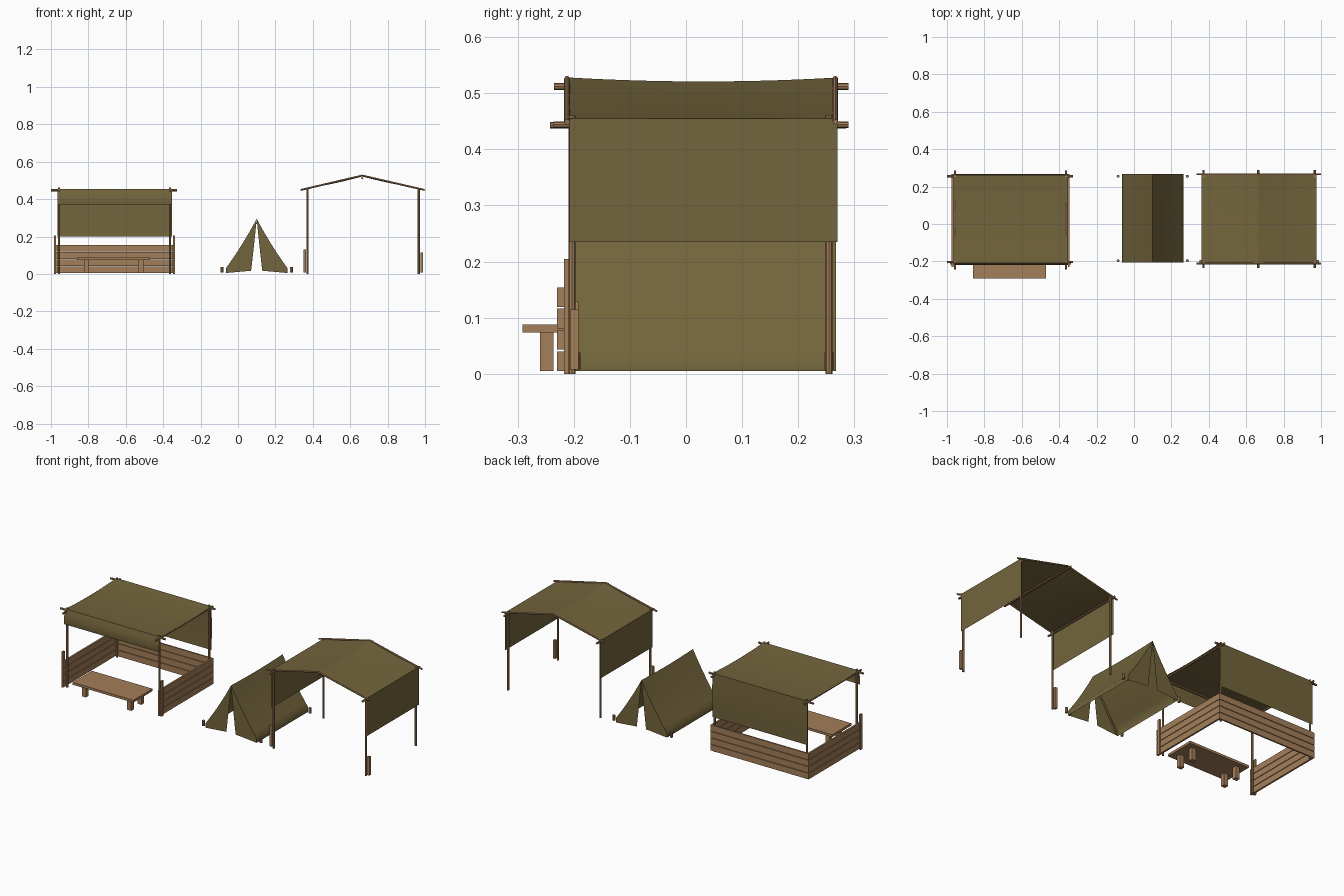
import bpy, bmesh, math
from mathutils import Vector

if "Cube" in bpy.data.objects:
    bpy.data.objects.remove(bpy.data.objects["Cube"], do_unlink=True)


def make_material(name, colour):
    mat = bpy.data.materials.new(name)
    mat.use_nodes = True
    mat.diffuse_color = colour
    mat.node_tree.nodes["Principled BSDF"].inputs["Base Color"].default_value = colour
    return mat


canvas = make_material("olive canvas", (0.17, 0.13, 0.045, 1))
wood = make_material("brown wood", (0.37, 0.21, 0.10, 1))


def finish(name, bm, mat, smooth=False):
    mesh = bpy.data.meshes.new(name)
    bm.to_mesh(mesh)
    bm.free()
    mesh.materials.append(mat)
    obj = bpy.data.objects.new(name, mesh)
    bpy.context.collection.objects.link(obj)
    if smooth:
        bpy.ops.object.select_all(action='DESELECT')
        obj.select_set(True)
        bpy.context.view_layer.objects.active = obj
        bpy.ops.object.shade_smooth_by_angle(angle=math.radians(40))
    return obj


def box(name, x0, x1, y0, y1, z0, z1):
    bm = bmesh.new()
    bmesh.ops.create_cube(bm, size=1)
    for v in bm.verts:
        v.co = ((x0 + x1) / 2 + v.co.x * (x1 - x0),
                (y0 + y1) / 2 + v.co.y * (y1 - y0),
                (z0 + z1) / 2 + v.co.z * (z1 - z0))
    return finish(name, bm, wood)


def pole(name, start, end, radius=0.006):
    start, end = Vector(start), Vector(end)
    axis = end - start
    bm = bmesh.new()
    bmesh.ops.create_cone(bm, cap_ends=True, segments=8, radius1=radius,
                          radius2=radius, depth=axis.length)
    turn = Vector((0, 0, 1)).rotation_difference(axis).to_matrix()
    for v in bm.verts:
        v.co = turn @ v.co + (start + end) / 2
    return finish(name, bm, wood, True)


def cloth(name, nu, nv, shape):
    """Sheet whose points come from shape(u, v) with u and v from 0 to 1."""
    bm = bmesh.new()
    rows = [[bm.verts.new(shape(i / nu, j / nv)) for j in range(nv + 1)]
            for i in range(nu + 1)]
    for i in range(nu):
        for j in range(nv):
            bm.faces.new((rows[i][j], rows[i + 1][j],
                          rows[i + 1][j + 1], rows[i][j + 1]))
    bmesh.ops.remove_doubles(bm, verts=bm.verts, dist=0.0005)
    return finish(name, bm, canvas, True)


def mix(a, b, t):
    return a + (b - a) * t


def sag(t, depth):
    return depth * 4 * t * (1 - t)


FRONT, BACK, EAVE = -0.203, 0.255, 0.455
SIDES = ("right", "left")
ENDS = (("front", FRONT), ("back", BACK))

# Stall: corner posts and rails
stall_x = (-0.957, -0.363)
for side, x in zip(SIDES, stall_x):
    for end, y in ENDS:
        pole(f"stall_{end}_{side}_post", (x, y, 0), (x, y, 0.462))
    pole(f"stall_{side}_rail", (x, -0.242, 0.443), (x, 0.285, 0.443))
for end, y in ENDS:
    pole(f"stall_{end}_rail", (-1, y, 0.448), (-0.326, y, 0.448))

# Stall: plank walls on three sides, with stakes at the front ends
for row in range(4):
    low = 0.005 + row * 0.038
    high = low + 0.035
    box("stall_back_plank", -0.966, -0.354, 0.258, 0.267, low, high)
    for side, x in zip(SIDES, (-0.971, -0.349)):
        box(f"stall_{side}_plank", x - 0.005, x + 0.005, -0.23, 0.266, low, high)
for side, x in zip(SIDES, (-0.979, -0.343)):
    box(f"stall_{side}_stake", x - 0.005, x + 0.005, -0.217, -0.2, 0, 0.205)

# Stall: roof sheet with hanging front and back flaps
cloth("stall_roof", 8, 12, lambda u, v: (
    mix(-0.966, -0.354, u), mix(-0.208, 0.262, v), EAVE - sag(v, 0.008)))
cloth("stall_front_flap", 8, 6, lambda u, v: (
    mix(-0.966, -0.354, u), -0.208 - 0.012 * math.sin(v * 2.2), mix(EAVE, 0.37, v)))
cloth("stall_back_flap", 8, 8, lambda u, v: (
    mix(-0.966, -0.354, u), 0.262 + sag(v, 0.003), mix(EAVE, 0.2, v)))

# Bench
box("bench_top", -0.86, -0.47, -0.291, -0.115, 0.074, 0.088)
for x in (-0.81, -0.518):
    for y in (-0.248, -0.155):
        box("bench_leg", x - 0.013, x + 0.013, y - 0.012, y + 0.012, 0.005, 0.074)

# Tent: two sloping walls with a short upright hem
MID, HALF, APEX, KNEE = 0.1, 0.165, 0.295, 0.03


def tent_wall(sign):
    def shape(u, v):
        y = mix(-0.207, 0.267, u)
        if v > 0.95:
            return MID + sign * HALF, y, 0.005
        t = v / 0.9
        dip = sag(u, 0.005) * (1 - t) + sag(t, 0.006)
        return MID + sign * (HALF * t - sag(t, 0.003)), y, mix(APEX, KNEE, t) - dip
    return shape


def door_flap(sign, y):
    # Triangle from the apex to the hem, leaving a narrow gap in the middle
    def shape(u, v):
        inner, outer = 0.03 * v, HALF * min(1, v / 0.9)
        z = mix(APEX, KNEE, v / 0.9) if v <= 0.9 else mix(KNEE, 0.005, (v - 0.9) * 10)
        z += (1 - u) * 0.012 * v - sag(min(1, v / 0.9), 0.006)
        return MID + sign * (mix(inner, outer, u) - u * sag(min(1, v / 0.9), 0.003)), y, z
    return shape


for side, sign in zip(SIDES, (-1, 1)):
    cloth(f"tent_{side}_wall", 10, 10, tent_wall(sign))
    for end, y in (("front", -0.207), ("back", 0.267)):
        cloth(f"tent_{end}_{side}_door_flap", 4, 10, door_flap(sign, y))
    # Inner frame and pegs
    for end, y in ENDS:
        pole(f"tent_{end}_{side}_frame", (MID + sign * 0.155, y, 0.01),
             (MID + sign * 0.005, y, 0.27), 0.004)
    for y in (-0.196, 0.255):
        x = MID + sign * 0.185
        pole(f"tent_{side}_peg", (x, y, 0.008), (x, y, 0.038), 0.008)
pole("tent_ridge_pole", (MID, FRONT, 0.272), (MID, BACK, 0.272), 0.004)

# Canopy: posts, eave rails, gable poles and ridge pole
RIDGE_X, RIDGE_Z = 0.664, 0.526
canopy_x = (0.372, 0.966)
for side, x, tip, stake_x, stake_z in zip(
        SIDES, canopy_x, (0.335, 0.998), (0.356, 0.983), (0.13, 0.115)):
    for end, y in ENDS:
        pole(f"canopy_{end}_{side}_post", (x, y, 0), (x, y, 0.46))
    pole(f"canopy_{side}_rail", (x, -0.236, 0.444), (x, 0.29, 0.444))
    for end, y in (("front", -0.212), ("back", 0.266)):
        pole(f"canopy_{end}_{side}_gable", (tip, y, 0.449),
             (RIDGE_X, y, RIDGE_Z), 0.005)
    box(f"canopy_{side}_stake", stake_x - 0.007, stake_x + 0.007,
        -0.207, -0.192, 0.008, stake_z)
pole("canopy_ridge_pole", (RIDGE_X, -0.235, 0.512), (RIDGE_X, 0.29, 0.512))

# Canopy: sagging roof slopes and side flaps
for side, edge in zip(SIDES, (0.362, 0.976)):
    cloth(f"canopy_{side}_slope", 10, 8, lambda u, v, e=edge: (
        mix(RIDGE_X, e, v), mix(-0.208, 0.27, u),
        mix(0.528 - sag(u, 0.007), EAVE, v) - sag(v, 0.004)))
    cloth(f"canopy_{side}_flap", 10, 6, lambda u, v, e=edge: (
        e, mix(-0.208, 0.27, u), mix(EAVE, 0.235, v)))
